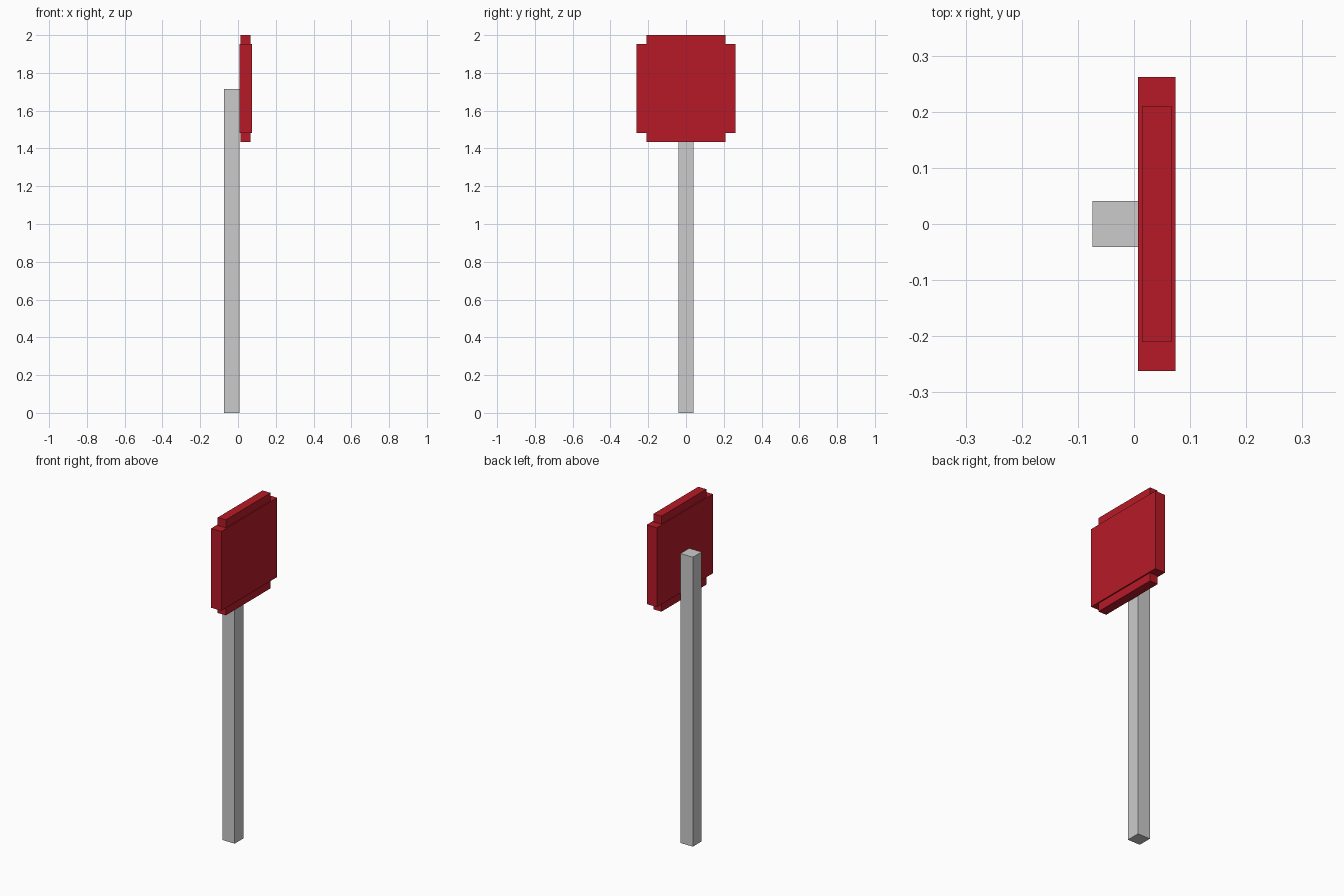
import bpy

if "Cube" in bpy.data.objects:
    bpy.data.objects.remove(bpy.data.objects["Cube"])

red = bpy.data.materials.new("sign_red")
red.diffuse_color = (0.47, 0.01, 0.02, 1)
red.use_nodes = True
red.node_tree.nodes["Principled BSDF"].inputs["Base Color"].default_value = red.diffuse_color


def box(name, lo, hi, mat=None):
    """Axis-aligned box between two corners."""
    center = [(a + b) / 2 for a, b in zip(lo, hi)]
    bpy.ops.mesh.primitive_cube_add(size=1, location=center)
    ob = bpy.context.object
    ob.name = name
    ob.scale = [b - a for a, b in zip(lo, hi)]
    bpy.ops.object.transform_apply(location=False, rotation=False, scale=True)
    if mat:
        ob.data.materials.append(mat)
    return ob


# Square post standing behind the sign
box("post", (-0.074, -0.041, 0), (0.007, 0.041, 1.716))

# Wide sign plate
box("sign_plate", (0.007, -0.262, 1.483), (0.074, 0.262, 1.953), red)

# Thinner, taller plate showing at top and bottom
box("sign_inner_plate", (0.014, -0.21, 1.434), (0.067, 0.21, 2.0), red)
